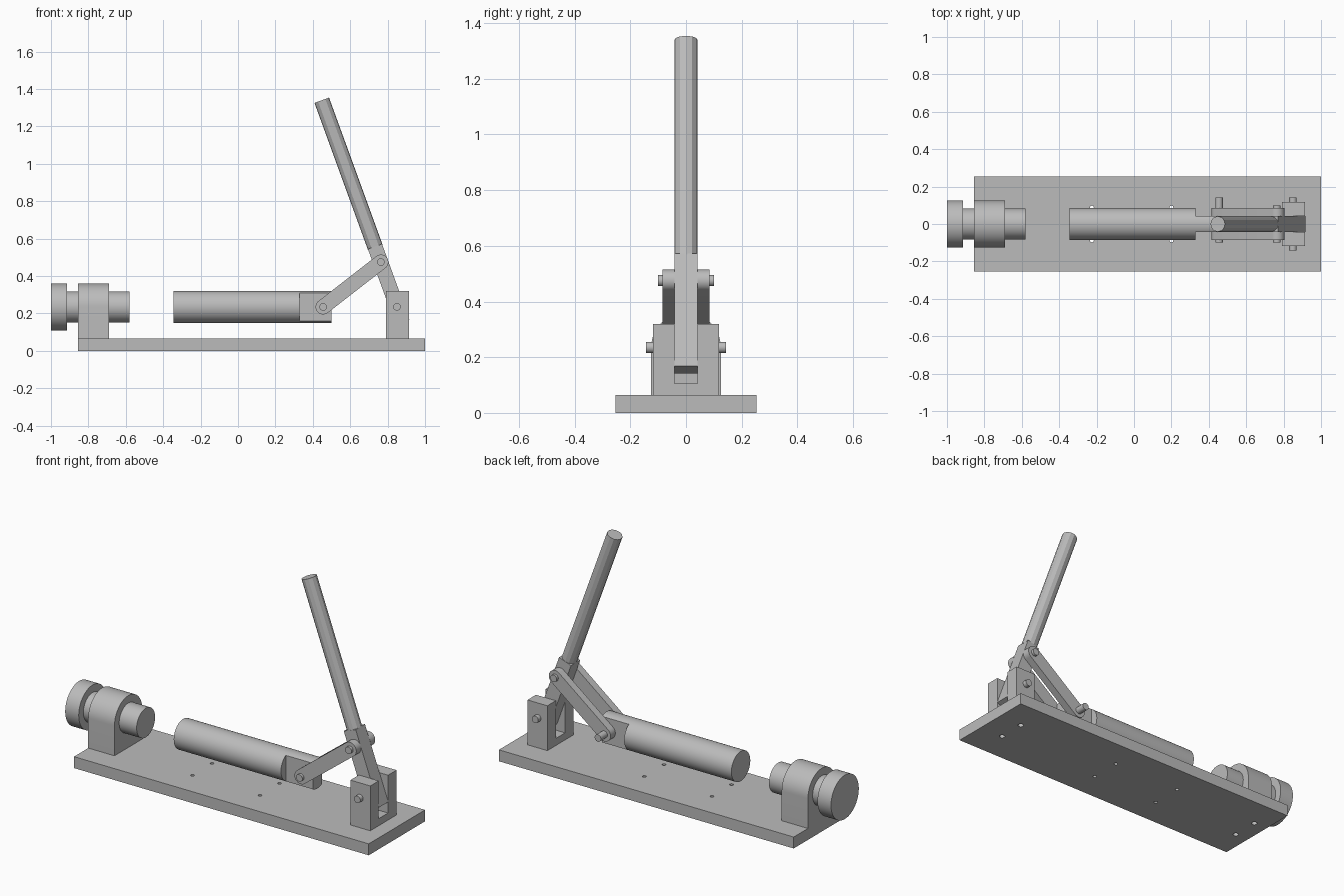
import bpy, bmesh
from math import sin, cos, pi, radians, acos, atan2
from mathutils import Vector

cube = bpy.data.objects.get("Cube")
if cube:
    bpy.data.objects.remove(cube, do_unlink=True)

steel = bpy.data.materials.new("grey_steel")
steel.use_nodes = True
GREY = (0.5, 0.5, 0.5, 1)
steel.diffuse_color = GREY
steel.node_tree.nodes["Principled BSDF"].inputs["Base Color"].default_value = GREY


def arc(u, v, r, a0=0, a1=2 * pi, n=64):
    """Points along an arc; a full turn leaves out the repeated end."""
    count = n if a1 - a0 > 6.28 else n + 1
    return [(u + r * cos(a0 + (a1 - a0) * i / n), v + r * sin(a0 + (a1 - a0) * i / n))
            for i in range(count)]


def prism(name, profile, axis, lo, hi, smooth=True):
    """Extrude a 2D profile along an axis: x uses (y,z), y uses (x,z), z uses (x,y)."""
    place = {"x": lambda u, v, t: (t, u, v),
             "y": lambda u, v, t: (u, t, v),
             "z": lambda u, v, t: (u, v, t)}[axis]
    bm = bmesh.new()
    rings = [[bm.verts.new(place(u, v, t)) for u, v in profile] for t in (lo, hi)]
    for ring in rings:
        bm.faces.new(ring)
    n = len(profile)
    for i in range(n):
        j = (i + 1) % n
        bm.faces.new((rings[0][i], rings[0][j], rings[1][j], rings[1][i]))
    bmesh.ops.recalc_face_normals(bm, faces=bm.faces)
    mesh = bpy.data.meshes.new(name)
    bm.to_mesh(mesh)
    bm.free()
    mesh.materials.append(steel)
    obj = bpy.data.objects.new(name, mesh)
    bpy.context.collection.objects.link(obj)
    if smooth:
        bpy.ops.object.select_all(action="DESELECT")
        obj.select_set(True)
        bpy.context.view_layer.objects.active = obj
        bpy.ops.object.shade_smooth_by_angle(angle=radians(25))
    return obj


def rect(u0, u1, v0, v1):
    return [(u0, v0), (u1, v0), (u1, v1), (u0, v1)]


def drill(obj, x, y, r, lo, hi):
    """Cut one vertical hole and discard the cutter."""
    cutter = prism("hole_cutter", arc(x, y, r, n=24), "z", lo, hi, smooth=False)
    mod = obj.modifiers.new("hole", "BOOLEAN")
    mod.operation, mod.solver, mod.object = "DIFFERENCE", "EXACT", cutter
    bpy.context.view_layer.objects.active = obj
    bpy.ops.object.modifier_apply(modifier=mod.name)
    bpy.data.objects.remove(cutter, do_unlink=True)


AXIS_Z = 0.235      # height of the screw, ram and pivot centres
BASE_TOP = 0.065
HALF = 0.042        # half thickness of the tongue and handle

# Base plate, with its through holes and mounting holes
base = prism("base_plate", rect(-0.855, 1, -0.253, 0.253), "z", 0, BASE_TOP, False)

# Anvil block with a round top
anvil = prism("anvil_block",
              [(-0.125, BASE_TOP), (0.125, BASE_TOP)] + arc(0, AXIS_Z, 0.125, 0, pi, 32),
              "x", -0.855, -0.69)

# Clevis with an open slot
clevis = prism("clevis_block",
               [(-0.118, BASE_TOP), (0.118, BASE_TOP), (0.118, 0.32), (HALF, 0.32),
                (HALF, 0.105), (-HALF, 0.105), (-HALF, 0.32), (-0.118, 0.32)],
               "x", 0.79, 0.915, False)

for side in (-1, 1):
    for x in (-0.225, 0.2):
        drill(base, x, side * 0.088, 0.01, -0.1, 0.2)
    for x in (-0.772, 0.852):
        drill(base, x, side * 0.077, 0.015, -0.1, 0.2)

# Adjusting screw and its knob
prism("screw_knob", arc(0, AXIS_Z, 0.125), "x", -1, -0.915)
prism("screw_shaft", arc(0, AXIS_Z, 0.083), "x", -0.92, -0.58)

# Ram: round body, then a tongue with two flat sides
R = 0.085
prism("ram_body", arc(0, AXIS_Z, R), "x", -0.345, 0.33)
a = acos(HALF / R)
prism("ram_tongue", arc(0, AXIS_Z, R, a, pi - a, 16) + arc(0, AXIS_Z, R, pi + a, 2 * pi - a, 16),
      "x", 0.325, 0.5)

# Pivot pins
ram_pin, link_pin, clevis_pin = (0.455, AXIS_Z), (0.764, 0.475), (0.85, AXIS_Z)
for name, (x, z), lo, hi in (("ram_pin", ram_pin, -0.1, 0.143),
                             ("link_pin", link_pin, -0.1, 0.1),
                             ("clevis_pin", clevis_pin, -0.143, 0.143)):
    prism(name, arc(x, z, 0.02, n=32), "y", lo, hi)

# Pair of round-ended links
t = atan2(link_pin[1] - ram_pin[1], link_pin[0] - ram_pin[0])
link = (arc(*ram_pin, 0.04, t + pi / 2, t + 3 * pi / 2, 24)
        + arc(*link_pin, 0.04, t - pi / 2, t + pi / 2, 24))
prism("left_link", link, "y", HALF, R)
prism("right_link", link, "y", -R, -HALF)

# Handle: square bar below, faceted rod above, tilted about the clevis pin
bar = prism("handle_bar", rect(-0.04, 0.04, -0.0415, 0.0415), "z", -0.085, 0.344, False)
rod = prism("handle_rod", arc(0, 0, 0.0415, n=12), "z", 0.34, 1.176, False)
for part in (bar, rod):
    part.location = Vector((clevis_pin[0], 0, clevis_pin[1]))
    part.rotation_euler.y = radians(-20)
